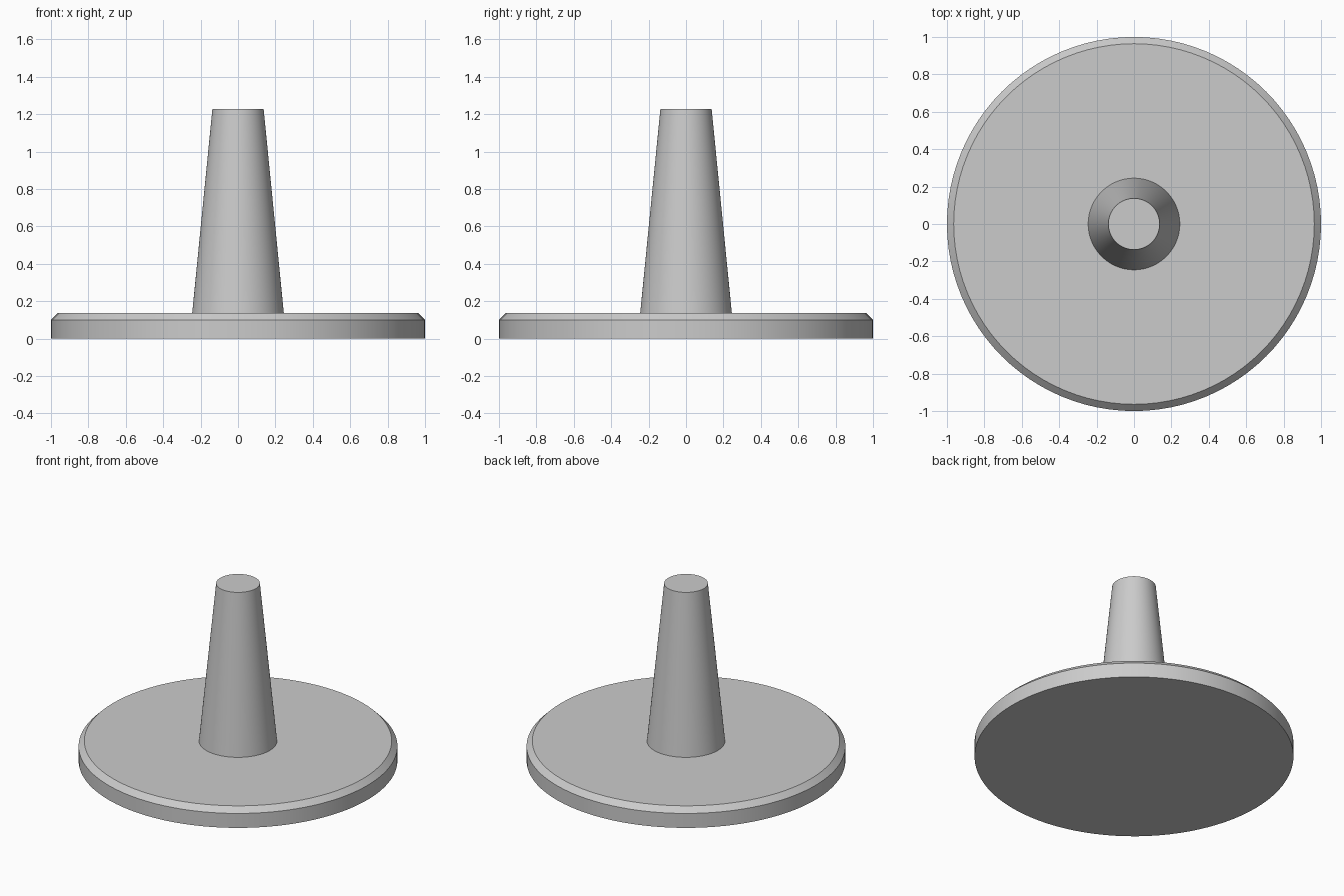
import bpy, math

if "Cube" in bpy.data.objects:
    bpy.data.objects.remove(bpy.data.objects["Cube"])

SIDES = 96

grey = bpy.data.materials.new("light_grey")
grey.diffuse_color = (0.6, 0.6, 0.6, 1)
grey.use_nodes = True
grey.node_tree.nodes["Principled BSDF"].inputs["Base Color"].default_value = grey.diffuse_color


def lathe(name, profile):
    """Closed solid of revolution from (radius, z) rings, bottom to top."""
    verts, faces = [], []
    for r, z in profile:
        for i in range(SIDES):
            a = 2 * math.pi * i / SIDES
            verts.append((r * math.cos(a), r * math.sin(a), z))
    for k in range(len(profile) - 1):
        for i in range(SIDES):
            j = (i + 1) % SIDES
            a, b = k * SIDES, (k + 1) * SIDES
            faces.append((a + i, a + j, b + j, b + i))
    faces.append(tuple(reversed(range(SIDES))))
    top = (len(profile) - 1) * SIDES
    faces.append(tuple(range(top, top + SIDES)))
    mesh = bpy.data.meshes.new(name)
    mesh.from_pydata(verts, [], faces)
    mesh.materials.append(grey)
    obj = bpy.data.objects.new(name, mesh)
    bpy.context.collection.objects.link(obj)
    bpy.ops.object.select_all(action='DESELECT')
    obj.select_set(True)
    bpy.context.view_layer.objects.active = obj
    bpy.ops.object.shade_smooth_by_angle(angle=math.radians(30))
    return obj


# Round base plate with a chamfered upper rim
lathe("base_disc", [(1.0, 0.0), (1.0, 0.10), (0.964, 0.136)])

# Tapered post standing on the plate
lathe("tapered_post", [(0.245, 0.136), (0.137, 1.227)])
